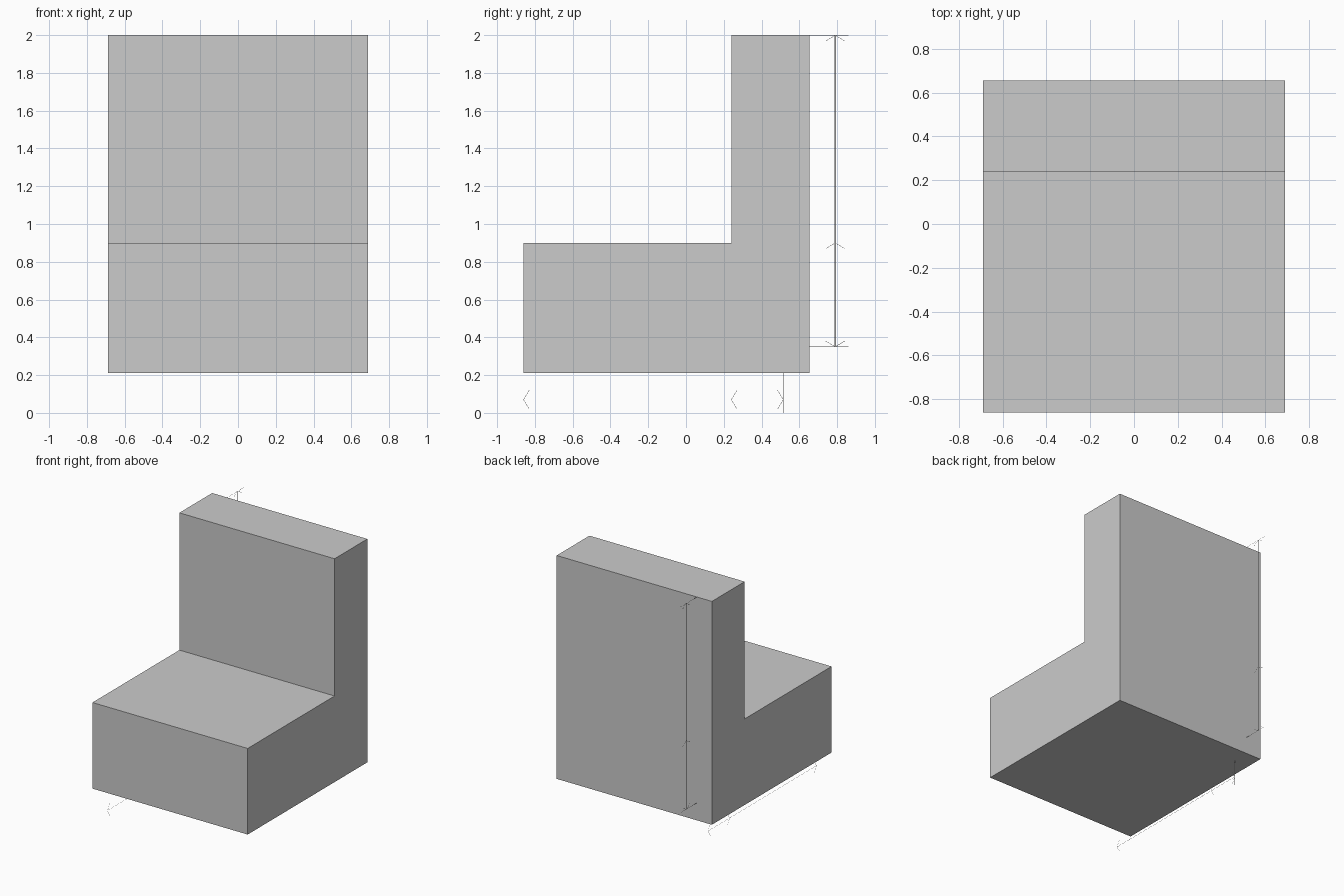
import bpy
from mathutils import Vector

if "Cube" in bpy.data.objects:
    bpy.data.objects.remove(bpy.data.objects["Cube"])

X = -0.555   # plane holding the dimension marks


def mesh_object(name, verts, faces):
    me = bpy.data.meshes.new(name)
    me.from_pydata(verts, [], faces)
    me.update()
    ob = bpy.data.objects.new(name, me)
    bpy.context.collection.objects.link(ob)
    return ob


def strips(name, lines, width, flat=False):
    """Thin flat ribbons along (y, z) lines, upright or lying flat."""
    verts, faces = [], []
    for a, b in lines:
        p, q = Vector((X, *a)), Vector((X, *b))
        d = (q - p).normalized()
        side = Vector((1, 0, 0)) if flat else Vector((0, -d.z, d.y))
        side *= width / 2
        n = len(verts)
        verts += [p - side, q - side, q + side, p + side]
        faces.append((n, n + 1, n + 2, n + 3))
    return mesh_object(name, verts, faces)


# Seat and backrest: one L profile extruded across x
profile = [(-0.86, 0.21), (0.655, 0.21), (0.655, 2.0),
           (0.24, 2.0), (0.24, 0.90), (-0.86, 0.90)]
n = len(profile)
verts = [(x, y, z) for x in (-0.688, 0.688) for y, z in profile]
faces = [tuple(reversed(range(n))), tuple(range(n, 2 * n))]
faces += [(i, (i + 1) % n, (i + 1) % n + n, i + n) for i in range(n)]
mesh_object("seat_and_backrest", verts, faces)

# Extension lines of the dimension marks
strips("extension_lines", [
    ((0.655, 1.999), (0.86, 1.999)),
    ((0.655, 0.35), (0.86, 0.35)),
    ((-0.86, 0.0), (-0.86, 0.28)),
    ((0.515, 0.0), (0.515, 0.21)),
], 0.002)

# Dimension lines: height behind the back, depth under the seat
strips("height_line", [((0.79, 0.35), (0.79, 2.0))], 0.008)
strips("depth_line", [((-0.86, 0.07), (0.515, 0.07))], 0.002, flat=True)

# Open arrowheads
heads = []
for y, d in ((-0.86, 0.03), (0.24, 0.03), (0.515, -0.03)):
    heads += [((y, 0.07), (y + d, 0.07 + s)) for s in (-0.05, 0.05)]
for z, d in ((1.999, -0.03), (0.90, -0.03), (0.35, 0.03)):
    heads += [((0.79, z), (0.79 + s, z + d)) for s in (-0.05, 0.05)]
strips("arrowheads", heads, 0.002)
